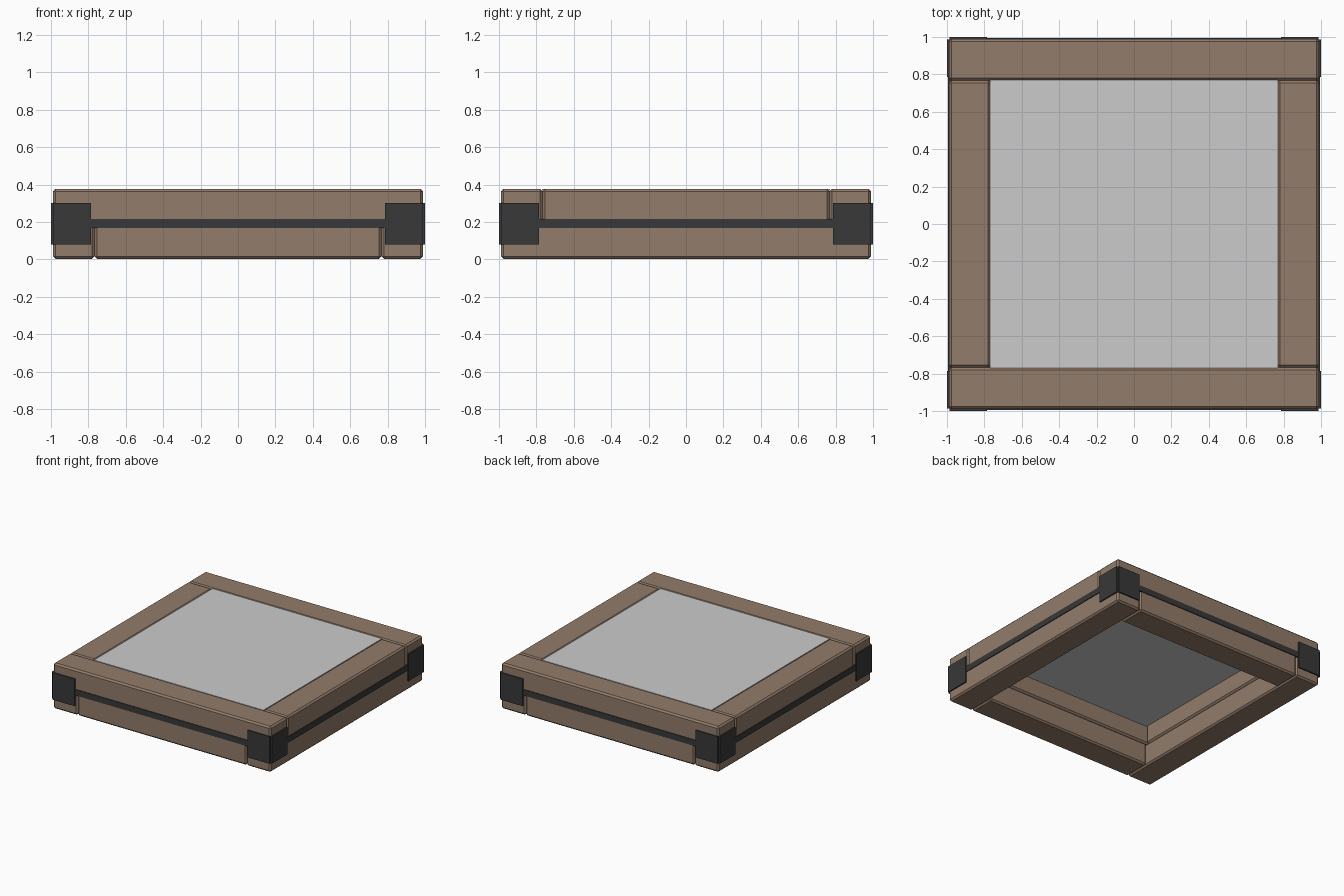
import bpy

if "Cube" in bpy.data.objects:
    bpy.data.objects.remove(bpy.data.objects["Cube"])

def material(name, rgb):
    m = bpy.data.materials.new(name)
    m.diffuse_color = (*rgb, 1)
    m.use_nodes = True
    m.node_tree.nodes["Principled BSDF"].inputs["Base Color"].default_value = m.diffuse_color
    return m

wood = material("wood", (0.29, 0.20, 0.145))
metal = material("dark_metal", (0.04, 0.04, 0.04))

def box(name, lo, hi, mat=None, bevel=0):
    bpy.ops.mesh.primitive_cube_add(size=1, location=[(a + b) / 2 for a, b in zip(lo, hi)])
    o = bpy.context.object
    o.name = name
    o.scale = [b - a for a, b in zip(lo, hi)]
    bpy.ops.object.transform_apply(location=False, rotation=False, scale=True)
    if mat:
        o.data.materials.append(mat)
    if bevel:
        b = o.modifiers.new("worn_edges", 'BEVEL')
        b.width = bevel
        b.segments = 1
    return o

def along(axis, name, a0, a1, inner, outer, z0, z1, side, mat, bevel=0):
    """Box running from a0 to a1 along an axis, on the given side of the frame."""
    w0, w1 = sorted((side * inner, side * outer))
    if axis == 'x':
        return box(name, (a0, w0, z0), (a1, w1, z1), mat, bevel)
    return box(name, (w0, a0, z0), (w1, a1, z1), mat, bevel)

IN, OUT, MID, TOP = 0.767, 0.989, 0.19, 0.377
names = {('x', -1): "front", ('x', 1): "back", ('y', -1): "left", ('y', 1): "right"}
for (axis, side), n in names.items():
    # timbers: long ones swap direction between the two courses
    upper, lower = (OUT, IN) if axis == 'x' else (IN, OUT)
    along(axis, n + "_lower_beam", -lower, lower, IN, OUT, 0.003, MID, side, wood, 0.013)
    along(axis, n + "_upper_beam", -upper, upper, IN, OUT, MID, TOP, side, wood, 0.013)
    # metal band covering the seam
    along(axis, n + "_band", -0.97, 0.97, 0.98, 0.995, 0.168, 0.216, side, metal)
    # corner plates
    for end, (s, e) in (("a", (-0.986, -0.785)), ("b", (0.785, 0.986))):
        along(axis, f"{n}_corner_plate_{end}", s, e, 0.985, 1.0, 0.08, 0.302, side, metal)

# flat fill, level with the frame top
box("sand_fill", (-0.769, -0.769, 0.338), (0.769, 0.769, TOP - 0.002))
